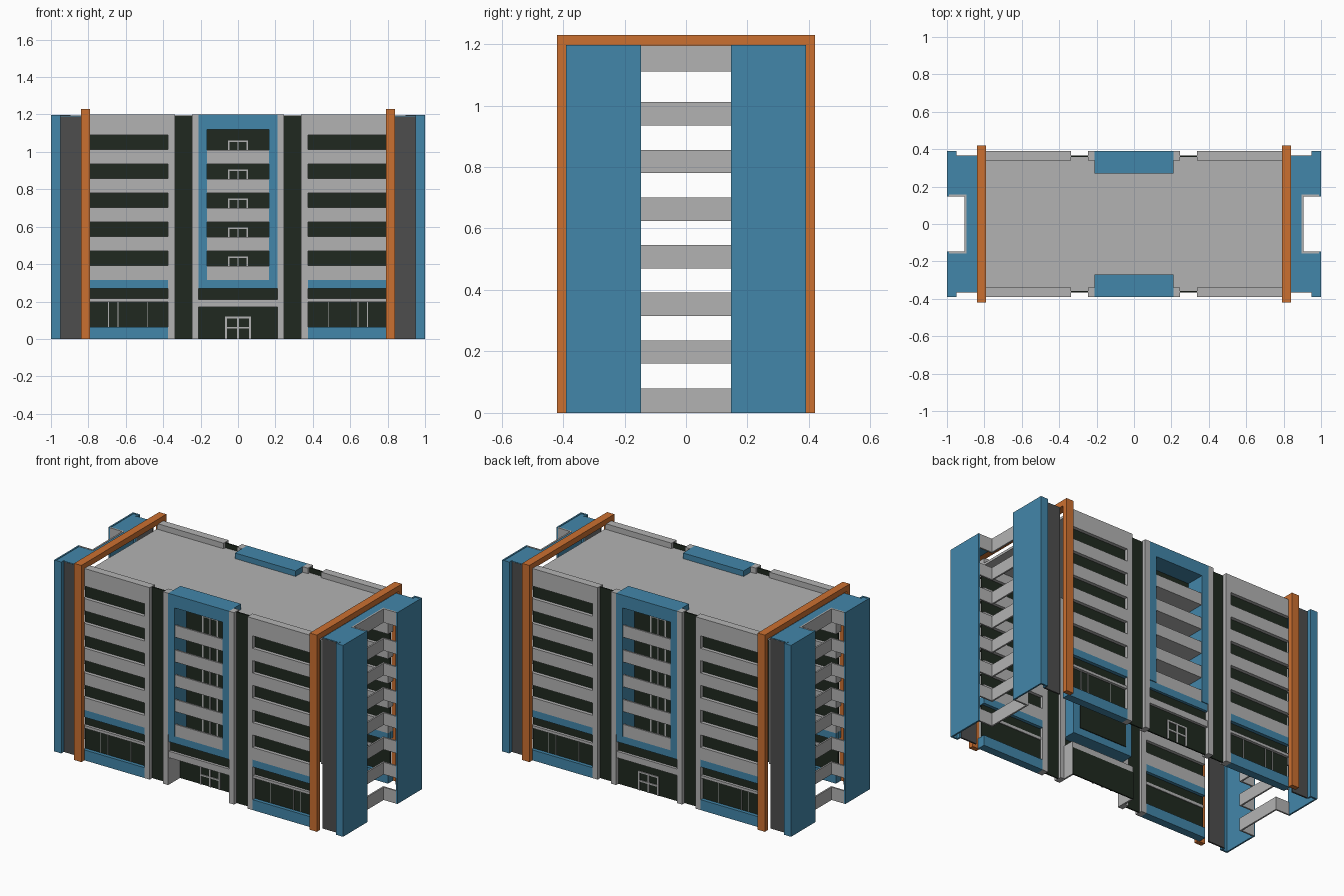
import bpy, bmesh
from mathutils import Matrix, Vector

if "Cube" in bpy.data.objects:
    bpy.data.objects.remove(bpy.data.objects["Cube"])


def material(name, rgb):
    m = bpy.data.materials.new(name)
    m.diffuse_color = (*rgb, 1)
    m.use_nodes = True
    m.node_tree.nodes["Principled BSDF"].inputs["Base Color"].default_value = m.diffuse_color
    return m


GREY = material("light grey concrete", (0.45, 0.45, 0.45))
BLUE = material("blue cladding", (0.055, 0.24, 0.40))
ORANGE = material("orange frame", (0.60, 0.16, 0.03))
GLASS = material("dark glass", (0.014, 0.022, 0.014))
DARK = material("dark grey panel", (0.075, 0.075, 0.075))


def part(name, mat, boxes, mx=False, my=False):
    """One object from boxes (x0,x1,y0,y1,z0,z1), optionally mirrored in x and/or y."""
    bm = bmesh.new()
    for x0, x1, y0, y1, z0, z1 in boxes:
        for sx in ((1, -1) if mx else (1,)):
            for sy in ((1, -1) if my else (1,)):
                c = Vector((sx * (x0 + x1) / 2, sy * (y0 + y1) / 2, (z0 + z1) / 2))
                size = Matrix.Diagonal((x1 - x0, y1 - y0, z1 - z0, 1))
                bmesh.ops.create_cube(bm, size=1, matrix=Matrix.Translation(c) @ size)
    me = bpy.data.meshes.new(name)
    bm.to_mesh(me)
    bm.free()
    me.materials.append(mat)
    ob = bpy.data.objects.new(name, me)
    bpy.context.collection.objects.link(ob)
    return ob


FLOOR = 0.155                       # storey height
ROWS = [0.315 + FLOOR * i for i in range(5)]   # undersides of the parapet bands
W0, W1 = 0.375, 0.80                # wing extent in x

# roof deck, set below the parapets
part("roof_deck", GREY, [(-0.8, 0.8, -0.362, 0.362, 1.15, 1.165)])

# wings: concrete bands, glass and blue trim
bands = [(W0, W1, 0.34, 0.39, z, z + 0.077) for z in ROWS]
bands.append((W0, W1, 0.34, 0.39, 1.09, 1.2))
part("wing_bands", GREY, bands, True, True)
part("wing_ledge", GREY, [(W0, W1, 0.355, 0.385, 0.198, 0.215)], True, True)
part("wing_blue_trim", BLUE, [(W0, W1, 0.34, 0.39, 0.0, 0.065),
                              (W0, W1, 0.34, 0.39, 0.27, 0.315)], True, True)
part("wing_glass", GLASS, [(W0, W1, 0.36, 0.368, 0.03, 1.12)], True, True)
part("wing_mullions", GREY, [(x, x + 0.004, 0.366, 0.370, 0.065, 0.198)
                             for x in (0.48, 0.64, 0.69)], True, True)

# piers with recessed full height glass between
part("piers", GREY, [(0.338, 0.375, 0.34, 0.39, 0, 1.2),
                     (0.21, 0.246, 0.34, 0.39, 0, 1.2)], True, True)
part("stair_glass", GLASS, [(0.246, 0.338, 0.357, 0.365, 0, 1.195)], True, True)

# central blue frame
part("bay_frame_sides", BLUE, [(0.165, 0.21, 0.27, 0.39, 0.315, 1.12)], True, True)
part("bay_frame_top", BLUE, [(-0.21, 0.21, 0.27, 0.39, 1.12, 1.2)], my=True)
part("bay_frame_bottom", BLUE, [(-0.21, 0.21, 0.27, 0.385, 0.27, 0.315)], my=True)

# balconies
part("balcony_railings", GREY, [(-0.165, 0.165, 0.375, 0.385, z, z + 0.075)
                                for z in ROWS], my=True)
part("balcony_floors", GREY, [(-0.165, 0.165, 0.27, 0.375, z, z + 0.012)
                              for z in ROWS], my=True)
part("balcony_glass", GLASS, [(-0.165, 0.165, 0.265, 0.273, 0.315, 1.12)], my=True)
doors = []
for z in ROWS:
    doors += [(x - 0.004, x + 0.004, 0.272, 0.277, z, z + 0.125) for x in (-0.05, 0, 0.05)]
    doors.append((-0.05, 0.05, 0.272, 0.277, z + 0.117, z + 0.125))
part("balcony_door_frames", GREY, doors, my=True)

# ground floor centre: window strip, canopy and entrance (deep in front, shallow behind)
part("mezzanine_glass", GLASS, [(-0.21, 0.21, 0.36, 0.368, 0.20, 0.28)], my=True)
part("entrance_canopy", GREY, [(-0.21, 0.21, 0.27, 0.385, 0.17, 0.21)], my=True)
part("entrance_side_walls", GREY, [(0.21, 0.22, -0.385, -0.27, 0, 0.21)], True)
part("entrance_glass", GLASS, [(-0.22, 0.22, -0.273, -0.265, 0, 0.17),
                               (-0.21, 0.21, 0.36, 0.368, 0, 0.17)])
entry = []
for y0, y1 in ((-0.278, -0.272), (0.367, 0.373)):
    entry += [(x - 0.005, x + 0.005, y0, y1, 0, 0.12) for x in (-0.065, 0, 0.065)]
    entry += [(-0.07, 0.07, y0, y1, z, z + 0.01) for z in (0.055, 0.11)]
part("entrance_door_frames", GREY, entry)

# orange portal frames around each end
part("orange_frame_legs", ORANGE, [(0.79, 0.84, 0.39, 0.42, 0, 1.195)], True, True)
part("orange_frame_beams", ORANGE, [(0.79, 0.84, -0.42, 0.42, 1.195, 1.23)], True)

# hollow end towers
part("tower_walls", BLUE, [(0.99, 1.0, 0.147, 0.39, 0, 1.197),
                           (0.95, 0.99, 0.38, 0.39, 0, 1.197),
                           (0.95, 0.96, 0.36, 0.38, 0, 1.197)], True, True)
part("tower_dark_panels", DARK, [(0.84, 0.95, 0.355, 0.365, 0, 1.19)], True, True)
part("tower_caps", BLUE, [(0.90, 0.95, 0.15, 0.364, 1.185, 1.194),
                          (0.95, 0.99, 0.15, 0.38, 1.185, 1.194)], True, True)
part("tower_cap_links", BLUE, [(0.84, 0.90, -0.364, 0.364, 1.185, 1.194)], True)

# grey bands lining the notch between the towers
levels = [(0.0, 0.08)] + [(0.16 + FLOOR * i, 0.236 + FLOOR * i) for i in range(6)]
levels.append((1.11, 1.196))
part("end_bands", GREY, [(0.895, 0.905, -0.157, 0.157, a, b) for a, b in levels], True)
part("end_band_returns", GREY, [(0.905, 0.99, 0.147, 0.157, a, b) for a, b in levels],
     True, True)
